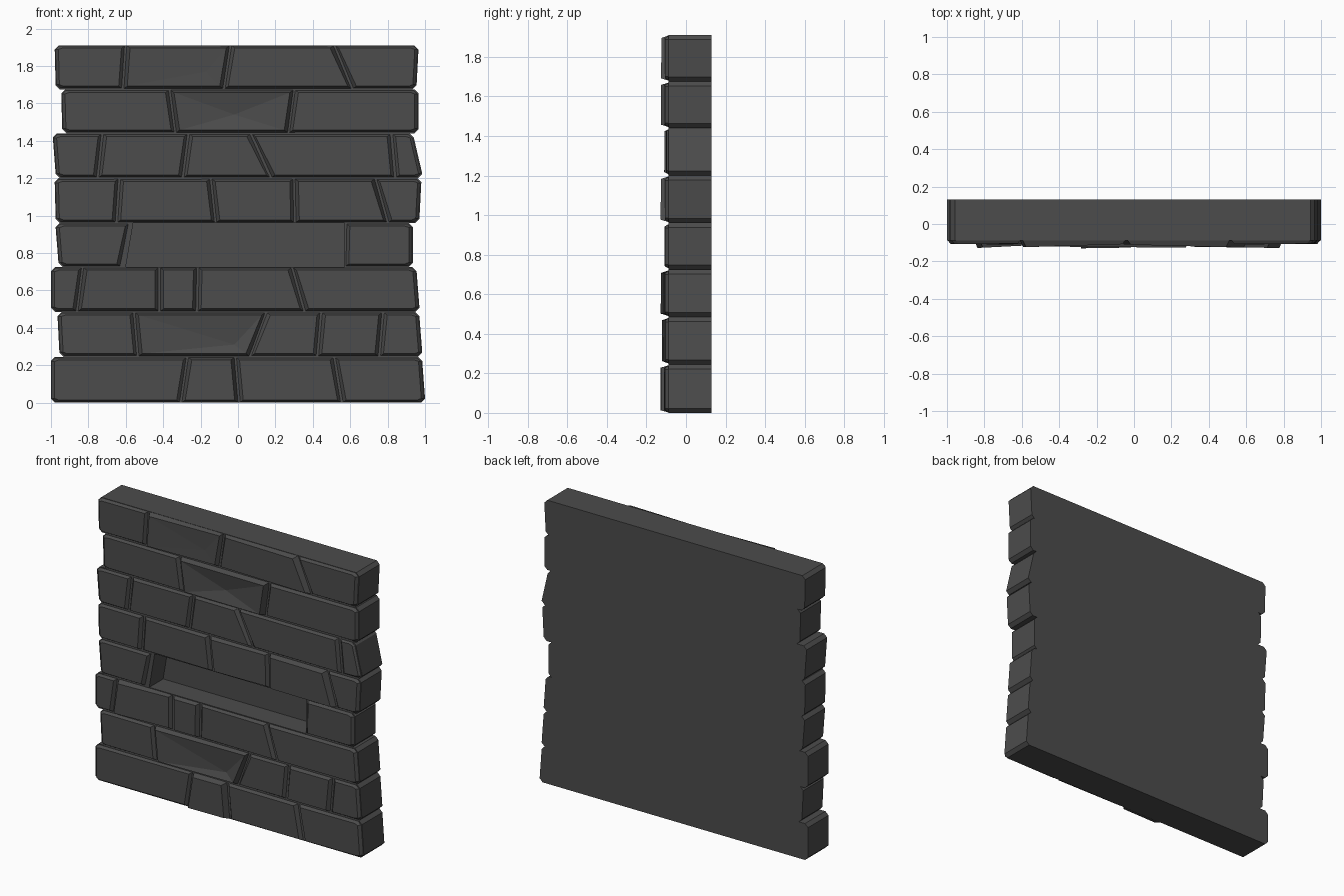
import bpy, bmesh

if "Cube" in bpy.data.objects:
    bpy.data.objects.remove(bpy.data.objects["Cube"])

stone = bpy.data.materials.new("dark grey stone")
stone.diffuse_color = (0.072, 0.072, 0.072, 1)
stone.use_nodes = True
stone.node_tree.nodes["Principled BSDF"].inputs["Base Color"].default_value = stone.diffuse_color

# Course boundaries, bottom to top
Z = [0, .245, .485, .725, .96, 1.2, 1.44, 1.675, 1.91]
BACK, FLOOR, CH = .13, -.088, .022   # back plane, joint floor, end chamfer

# Per course: joints as (x at top, x at bottom), including both ends, and
# brick face depths as (left, right)
ROWS = [
    ([(-1, -1), (-.27, -.305), (-.015, .005), (.515, .555), (.985, 1)],
     [(.107, .104), (.13, .126), (.108, .112), (.11, .106)]),
    ([(-.965, -.955), (-.555, -.535), (.15, .065), (.445, .425), (.775, .755), (.97, .985)],
     [(.106, .108), (.122, .112), (.108, .105), (.112, .11), (.106, .104)]),
    ([(-1, -1), (-.83, -.86), (-.42, -.42), (-.215, -.22), (.29, .355), (.955, .97)],
     [(.105, .107), (.128, .108), (.115, .113), (.106, .112), (.112, .106)]),
    ([(-.975, -.96), (-.58, -.625), (.575, .57), (.935, .935)],
     [(.105, .108), None, (.108, .105)]),
    ([(-.98, -.975), (-.635, -.65), (-.145, -.12), (.30, .305), (.735, .80), (.98, .97)],
     [(.106, .11), (.105, .112), (.116, .108), (.122, .128), (.108, .105)]),
    ([(-.99, -.975), (-.725, -.75), (-.265, -.295), (.07, .175), (.82, .84), (.94, .985)],
     [(.104, .106), (.109, .105), (.107, .11), (.106, .108), (.102, .098)]),
    ([(-.945, -.94), (-.365, -.335), (.30, .27), (.965, .965)],
     [(.105, .11), (.122, .126), (.112, .106)]),
    ([(-.98, -.975), (-.60, -.615), (-.04, -.075), (.515, .61), (.965, .955)],
     [(.107, .105), (.124, .108), (.11, .126), (.108, .105)]),
]
# Chipped bricks: (course, brick) -> low point x, z and its depth
CHIPS = {(6, 1): (-.02, 1.54, .102), (7, 1): (-.17, 1.77, .108),
         (1, 1): (-.02, .31, .095)}


def make(name, bm):
    me = bpy.data.meshes.new(name)
    bm.to_mesh(me)
    bm.free()
    me.materials.append(stone)
    ob = bpy.data.objects.new(name, me)
    bpy.context.collection.objects.link(ob)
    return ob


def side(edge, zb, zt, s, outer):
    """Edge points from bottom to top; outer ends get chamfered corners."""
    t, b = edge
    if outer:
        return [(b - s * CH, zb), (b, zb + CH), (t, zt - CH), (t - s * CH, zt)]
    return [(b - s * .003, zb), (t - s * .003, zt)]


def prism(name, pts, y0, y1):
    bm = bmesh.new()
    f = [bm.verts.new((x, y0, z)) for x, z in pts]
    b = [bm.verts.new((x, y1, z)) for x, z in pts]
    n = len(pts)
    bm.faces.new(f)
    bm.faces.new(b[::-1])
    for i in range(n):
        j = (i + 1) % n
        bm.faces.new((b[i], b[j], f[j], f[i]))
    return make(name, bm)


# Wall body: one silhouette following the course ends
right, left = [], []
for i, (joints, _) in enumerate(ROWS):
    right += side(joints[-1], Z[i], Z[i + 1], 1, True)
    left += side(joints[0], Z[i], Z[i + 1], -1, True)
# keep neighbouring course corners from coinciding
body_pts = []
for p in right + left[::-1]:
    if not body_pts or abs(p[0] - body_pts[-1][0]) + abs(p[1] - body_pts[-1][1]) > .001:
        body_pts.append(p)
body = prism("wall_body", body_pts, FLOOR, BACK)

# Missing brick: cut a deep recess
cutter = prism("recess_cutter", [(-.60, Z[3]), (.57, Z[3]), (.57, Z[4]), (-.56, Z[4])], -.3, .06)
mod = body.modifiers.new("recess", 'BOOLEAN')
mod.operation, mod.solver, mod.object = 'DIFFERENCE', 'EXACT', cutter
bpy.context.view_layer.objects.active = body
bpy.ops.object.modifier_apply(modifier="recess")
bpy.data.objects.remove(cutter)

# Brick faces: bevelled caps raised from the body
for r, (joints, depths) in enumerate(ROWS):
    zb, zt = Z[r] + (.003 if r else 0), Z[r + 1] - (.003 if r < 7 else 0)
    bm = bmesh.new()
    for k, d in enumerate(depths):
        if d is None:
            continue
        L = side(joints[k], zb, zt, -1, k == 0)
        R = side(joints[k + 1], zb, zt, 1, k == len(depths) - 1)
        pts = [(p, 1) for p in R] + [(p, -1) for p in L[::-1]]
        xl, xr = min(p[0] for p in L), max(p[0] for p in R)
        base, mid, top = [], [], []
        for (x, z), s in pts:
            t = (x - xl) / (xr - xl)
            y = -(d[0] + (d[1] - d[0]) * t)
            base.append(bm.verts.new((x, FLOOR + .005, z)))
            top.append(bm.verts.new((x - s * .02, y,
                                     min(max(z, zb + .014), zt - .014))))
        n = len(pts)
        for i in range(n):
            j = (i + 1) % n
            bm.faces.new((base[i], base[j], top[j], top[i]))
        if (r, k) in CHIPS:
            cx, cz, cd = CHIPS[r, k]
            c = bm.verts.new((cx, -cd, cz))
            for i in range(n):
                bm.faces.new((top[i], top[(i + 1) % n], c))
        else:
            bm.faces.new(top)
    make("brick_course_%d" % (r + 1), bm)

# Centre exactly in depth: front-most faces reach -0.13, back is at 0.13
